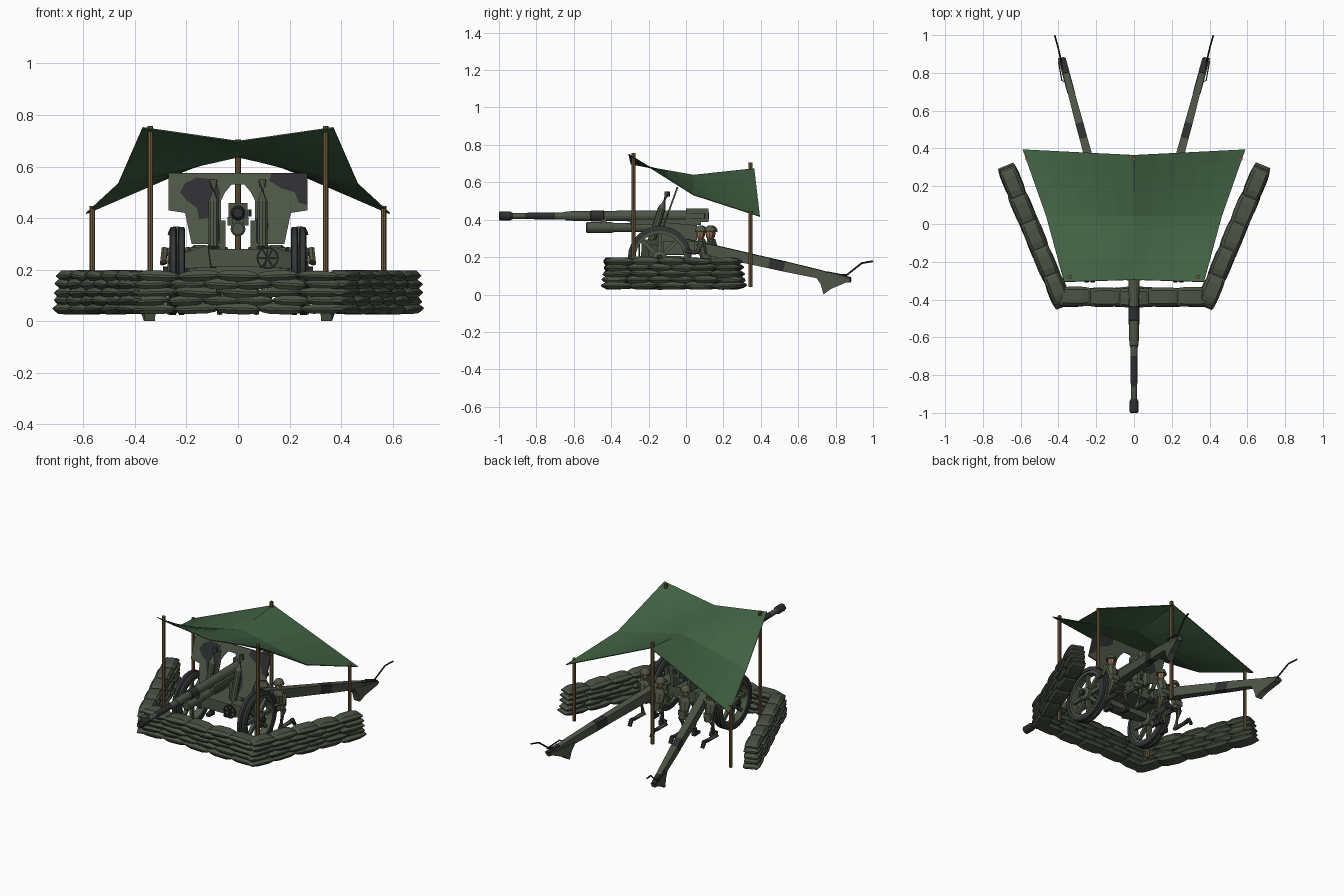
import bpy, bmesh, math, random
from mathutils import Vector

if "Cube" in bpy.data.objects:
    bpy.data.objects.remove(bpy.data.objects["Cube"])
random.seed(4)

def material(name, rgb):
    m = bpy.data.materials.new(name)
    m.diffuse_color = (*rgb, 1)
    m.use_nodes = True
    m.node_tree.nodes["Principled BSDF"].inputs["Base Color"].default_value = m.diffuse_color
    return m

GREEN = material("gun green", (.075, .092, .062))
DARK = material("camouflage black", (.027, .028, .030))
TYRE = material("tyre grey", (.035, .037, .038))
TARP = material("tarp green", (.052, .118, .055))
BAG = material("sandbag olive", (.070, .085, .058))
WOOD = material("pole wood", (.175, .110, .048))
CLOTH = material("uniform olive", (.085, .100, .062))
SKIN = material("skin tan", (.32, .18, .10))

def finish(name, bm, mats, rule=None):
    """Turn a bmesh into an object; rule(centre) picks the material index."""
    bmesh.ops.recalc_face_normals(bm, faces=bm.faces)
    for f in bm.faces:
        if rule:
            f.material_index = rule(f.calc_center_median())
    me = bpy.data.meshes.new(name)
    bm.to_mesh(me)
    bm.free()
    for m in mats:
        me.materials.append(m)
    ob = bpy.data.objects.new(name, me)
    bpy.context.collection.objects.link(ob)
    return ob

def skin_rings(bm, rings, loop=False):
    """Join rings of points into a skin, capped or closed on itself."""
    vs = [[bm.verts.new(p) for p in r] for r in rings]
    n = len(vs[0])
    for a, b in zip(vs, vs[1:] + vs[:1] if loop else vs[1:]):
        for i in range(n):
            bm.faces.new((a[i], a[(i + 1) % n], b[(i + 1) % n], b[i]))
    if not loop:
        bm.faces.new(vs[0])
        bm.faces.new(vs[-1])

def lathe(bm, prof, c, axis, n=16, loop=False):
    """Rings of (offset, radius) around an axis through c."""
    rings = []
    for a, r in prof:
        ring = []
        for i in range(n):
            t = 2 * math.pi * i / n
            u, v = r * math.cos(t), r * math.sin(t)
            ring.append(Vector(c) + Vector((a, u, v) if axis == 'x' else (u, a, v) if axis == 'y' else (u, v, a)))
        rings.append(ring)
    skin_rings(bm, rings, loop)

def beam(bm, pts, sizes, n=4):
    """Tapered bar along points; sizes are (half width, half height); n sides."""
    pts = [Vector(p) for p in pts]
    rings = []
    for i, p in enumerate(pts):
        d = (pts[min(i + 1, len(pts) - 1)] - pts[max(i - 1, 0)]).normalized()
        side = d.cross(Vector((0, 0, 1)) if abs(d.z) < .95 else Vector((0, 1, 0))).normalized()
        up = side.cross(d)
        w, h = sizes[min(i, len(sizes) - 1)]
        k = 1.414 if n == 4 else 1
        rings.append([p + k * (side * w * math.cos(t) + up * h * math.sin(t))
                      for t in [2 * math.pi * (j + .5) / n for j in range(n)]])
    skin_rings(bm, rings)

def plate(bm, poly, thick, to3d):
    """Flat outline (u, v) extruded by thick through to3d(u, v, w)."""
    skin_rings(bm, [[to3d(u, v, s * thick / 2) for u, v in poly] for s in (-1, 1)])

# --- Tarp: 3 x 3 control points, each cell divided
ctrl = [[(-.37, -.305, .753), (0, -.295, .70), (.37, -.305, .753)],
        [(-.465, .04, .535), (0, .04, .64), (.465, .04, .535)],
        [(-.59, .395, .42), (0, .365, .675), (.59, .395, .42)]]
bm = bmesh.new()
g = [[bm.verts.new(p) for p in row] for row in ctrl]
for r in range(2):
    for c in range(2):
        bm.faces.new((g[r][c], g[r][c + 1], g[r + 1][c + 1], g[r + 1][c]))
bmesh.ops.subdivide_edges(bm, edges=bm.edges, cuts=4, use_grid_fill=True)
tarp = finish("tarp", bm, [TARP])
sol = tarp.modifiers.new("cloth thickness", 'SOLIDIFY')
sol.thickness = .005

# --- Tarp poles
bm = bmesh.new()
for x, y, z in [(-.34, -.28, .757), (.34, -.28, .757), (-.565, .345, .447), (.565, .345, .447), (0, .345, .705)]:
    lathe(bm, [(.04, .011), (z, .011)], (x, y, 0), 'z', 8)
finish("tarp_poles", bm, [WOOD])

# --- Sandbag walls: staggered rows of soft pillows
def bag(bm, c, d, half):
    d = Vector((d[0], d[1], random.uniform(-.06, .06))).normalized()
    side = Vector((d.y, -d.x, 0)).normalized()
    up = side.cross(d) + side * random.uniform(-.12, .12)
    w, h = random.uniform(.044, .052), random.uniform(.019, .023)
    rings = []
    for t, sw, sh in [(-1, .85, .25), (-.8, .93, .7), (-.45, 1, 1), (.45, 1, 1), (.8, .93, .7), (1, .85, .25)]:
        rings.append([c + d * half * t + side * u * w * sw + up * v * h * sh for u, v in
                      [(-1, -.2), (-.75, -.9), (.75, -.9), (1, -.2), (1, .2), (.7, 1), (-.7, 1), (-1, .2)]])
    skin_rings(bm, rings)

def wall(name, a, b):
    bm = bmesh.new()
    a, b = Vector(a), Vector(b)
    length, d = (b - a).length, (b - a).normalized()
    for row in range(5):
        n = 5 + row % 2
        inset = row * .006
        pitch = (length - 2 * inset) / n
        for i in range(n):
            p = a + d * (inset + pitch * (i + .5)) + Vector((random.uniform(-.004, .004), random.uniform(-.004, .004), .047 + row * .032))
            bag(bm, p, d, pitch * .54)
    finish(name, bm, [BAG])

wall("front_sandbags", (-.41, -.387, 0), (.41, -.387, 0))
for s, nm in ((-1, "left"), (1, "right")):
    wall(nm + "_sandbags", (s * .375, -.435, 0), (s * .68, .305, 0))

# --- Barrel with muzzle brake and breech, camouflage in bands
Z = .42
bm = bmesh.new()
lathe(bm, [(-1, .018), (-.995, .024), (-.94, .024), (-.925, .016), (-.86, .017), (-.78, .018), (-.70, .019), (-.645, .02),
           (-.643, .024), (-.60, .026), (-.51, .026), (-.508, .030), (-.44, .030), (-.438, .027), (-.36, .028), (-.2, .029), (.02, .03)], (0, 0, Z), 'y')
finish("barrel", bm, [GREEN, DARK], lambda c: int(c.y < -.92 or -.88 < c.y < -.70 or -.52 < c.y < -.43 or -.37 < c.y < -.3))
bm = bmesh.new()
beam(bm, [(0, 0, Z + .003), (0, .12, Z + .003)], [(.037, .036)])
beam(bm, [(.037, .02, Z), (.045, .10, Z)], [(.008, .014)])
finish("breech", bm, [GREEN])
bm = bmesh.new()
lathe(bm, [(.12, .018), (.124, .018)], (0, 0, Z), 'y')
lathe(bm, [(-1.0005, .013), (-.999, .013)], (0, 0, Z), 'y')
finish("bore_ends", bm, [DARK])

# --- Recoil cylinder and cradle
bm = bmesh.new()
lathe(bm, [(-.535, .022), (-.53, .029), (-.40, .029), (-.385, .025), (.06, .025)], (0, 0, .358), 'y')
for y in (-.44, -.25):
    beam(bm, [(0, y, .365), (0, y, .415)], [(.022, .014)])
beam(bm, [(0, -.3, .388), (0, .08, .388)], [(.04, .016)])
finish("recoil_cradle", bm, [GREEN])

# --- Gun shield, sloped back, with aperture and camouflage patches
def slope(x, z, w):
    return Vector((x, -.045 - (.575 - z) * .36 + w, z))

bm = bmesh.new()
half = [(0, .575), (.27, .575), (.27, .43), (.205, .42), (.18, .30), (.065, .30), (.065, .47), (.05, .50), (.025, .53), (0, .53)]
for s in (-1, 1):
    plate(bm, [(s * x, z) for x, z in half], .008, slope)
finish("gun_shield", bm, [GREEN])
bm = bmesh.new()
for poly in ([(-.225, .50), (-.205, .535), (-.16, .557), (-.085, .55), (-.07, .50), (-.075, .43), (-.07, .31), (-.10, .31), (-.115, .40), (-.15, .395), (-.16, .44), (-.20, .47)],
             [(.13, .574), (.269, .574), (.269, .45), (.235, .46), (.22, .50), (.17, .515), (.12, .545)],
             [(.07, .40), (.10, .43), (.12, .37), (.10, .31), (.07, .31)]):
    plate(bm, poly, .0095, slope)
finish("shield_camouflage", bm, [DARK])

# --- Balancing columns, saddle, carriage body and axle
bm = bmesh.new()
for s in (-1, 1):
    beam(bm, [(s * .095, -.185, .285), (s * .095, -.13, .46), (s * .095, -.10, .545)], [(.021, .021), (.021, .021), (.017, .017)], 10)
    beam(bm, [(s * .06, -.16, .33), (s * .06, .06, .33)], [(.012, .06), (.012, .04)])
    beam(bm, [(s * .10, -.20, .25), (s * .20, -.17, .235)], [(.04, .045), (.03, .03)])
    beam(bm, [(s * .14, -.12, .25), (s * .15, .05, .25)], [(.045, .035)])
beam(bm, [(0, -.23, .245), (0, .03, .245)], [(.12, .035)])
beam(bm, [(-.19, -.14, .205), (.19, -.14, .205)], [(.03, .028)])
finish("carriage", bm, [GREEN])
bm = bmesh.new()
for s in (-1, 1):
    lathe(bm, [(-.012, .014), (.015, .014)], (s * .095, -.098, .535), 'z', 10)
lathe(bm, [(-.29, .018), (.29, .018)], (0, -.14, .195), 'x', 10)
# aiming handwheel
lathe(bm, [(-.004, .037), (.004, .037), (.004, .043), (-.004, .043)], (.115, -.25, .245), 'y', 16, True)
for i in range(3):
    t = i * math.pi / 3
    v = Vector((.04 * math.cos(t), 0, .04 * math.sin(t)))
    beam(bm, [Vector((.115, -.25, .245)) - v, Vector((.115, -.25, .245)) + v], [(.003, .003)])
finish("axle_and_handwheel", bm, [DARK])

# --- Twin spoked wheels
for s, nm in ((-1, "left"), (1, "right")):
    tyre, rim = bmesh.new(), bmesh.new()
    for x in (.219, .251):
        lathe(tyre, [(-.013, .145), (.013, .145), (.014, .162), (.009, .171), (-.009, .171), (-.014, .162)], (s * x, -.14, .195), 'x', 28, True)
    c = Vector((s * .235, -.14, .195))
    lathe(rim, [(-.024, .130), (.024, .130), (.024, .147), (-.024, .147)], c, 'x', 28, True)
    lathe(rim, [(-.038, .025), (-.03, .04), (.03, .04), (.038, .025)], c, 'x', 12)
    for i in range(8):
        t = i * math.pi / 4
        d = Vector((0, math.cos(t), math.sin(t)))
        beam(rim, [c + d * .03, c + d * .135], [(.012, .012), (.009, .009)])
    finish(nm + "_tyres", tyre, [TYRE])
    finish(nm + "_wheel", rim, [GREEN])

# --- Split trails with spades and lifting rods
def at(s, y):
    return Vector((s * (.145 + .27 * y), y, .267 - .222 * y))

for s, nm in ((-1, "left"), (1, "right")):
    bm = bmesh.new()
    ys = [.0, .2, .45, .53, .7, .83, .88]
    beam(bm, [at(s, y) for y in ys], [(.024, .03)] * 2 + [(.021, .027)] * 2 + [(.018, .023), (.016, .018), (.012, .008)])
    finish(nm + "_trail", bm, [GREEN, DARK], lambda c: int(.45 < c.y < .53))
    bm = bmesh.new()
    plate(bm, [(.69, .10), (.72, .055), (.735, 0), (.775, .03), (.87, .07), (.88, .085)], .042,
          lambda u, v, w: Vector((s * (.145 + .27 * u) + w, u, v)))
    finish(nm + "_spade", bm, [GREEN])
    bm = bmesh.new()
    beam(bm, [(s * .365, .77, .105), (s * .385, .86, .105), (s * .403, .94, .168), (s * .42, .999, .178)], [(.005, .005)], 6)
    beam(bm, [(s * .365, .85, .10), (s * .40, .86, .10), (s * .382, .76, .12), (s * .36, .75, .12)], [(.003, .003)])
    beam(bm, [at(s, .80) + Vector((0, 0, .02)), at(s, .88) + Vector((0, 0, .014))], [(.014, .006)])
    finish(nm + "_lifting_rod", bm, [DARK])

# --- Kneeling crew, four figures behind the shield
for k, (x, y) in enumerate([(-.24, .075), (-.095, .13), (.095, .12), (.24, .07)]):
    P = lambda dx, dy, dz: Vector((x + dx, y + dy, dz))
    body, bare, boots = bmesh.new(), bmesh.new(), bmesh.new()
    beam(body, [P(0, .03, .16), P(0, .025, .205), P(0, .01, .27), P(0, .01, .297)], [(.032, .024), (.028, .022), (.040, .026), (.022, .018)], 8)
    beam(body, [P(-.026, .04, .20), P(.026, .04, .20)], [(.012, .016)])
    lathe(body, [(-.008, .033), (.004, .031), (.018, .024), (.026, .010)], P(0, .008, .342), 'z', 10)
    lathe(bare, [(-.035, .013), (-.018, .020), (.006, .023), (.012, .02)], P(0, .006, .332), 'z', 8)
    for s in (-1, 1):
        up = s * (-1) ** k > 0
        beam(body, [P(s * .042, .01, .283), P(s * .052, -.01, .225), P(s * .035, -.065, .232)], [(.014, .014), (.012, .012), (.009, .009)], 6)
        lathe(bare, [(-.01, .005), (0, .010), (.01, .005)], P(s * .034, -.07, .233), 'z', 6)
        if up:  # raised knee
            beam(body, [P(s * .018, .03, .165), P(s * .028, -.055, .155), P(s * .028, -.045, .07)], [(.019, .019), (.017, .017), (.012, .012)], 6)
            beam(boots, [P(s * .028, -.03, .045), P(s * .028, -.085, .04)], [(.013, .014), (.012, .008)])
            beam(boots, [P(s * .028, -.045, .08), P(s * .028, -.045, .04)], [(.013, .013)], 6)
        else:  # knee on the ground
            beam(body, [P(s * .018, .03, .165), P(s * .024, -.01, .06), P(s * .024, .09, .06)], [(.019, .019), (.017, .017), (.012, .012)], 6)
            beam(boots, [P(s * .024, .08, .06), P(s * .024, .115, .065), P(s * .024, .135, .03)], [(.013, .013), (.014, .014), (.012, .012)], 6)
    n = "crew_%d_" % (k + 1)
    finish(n + "clothes", body, [CLOTH])
    finish(n + "head_and_hands", bare, [SKIN])
    finish(n + "boots", boots, [DARK])
